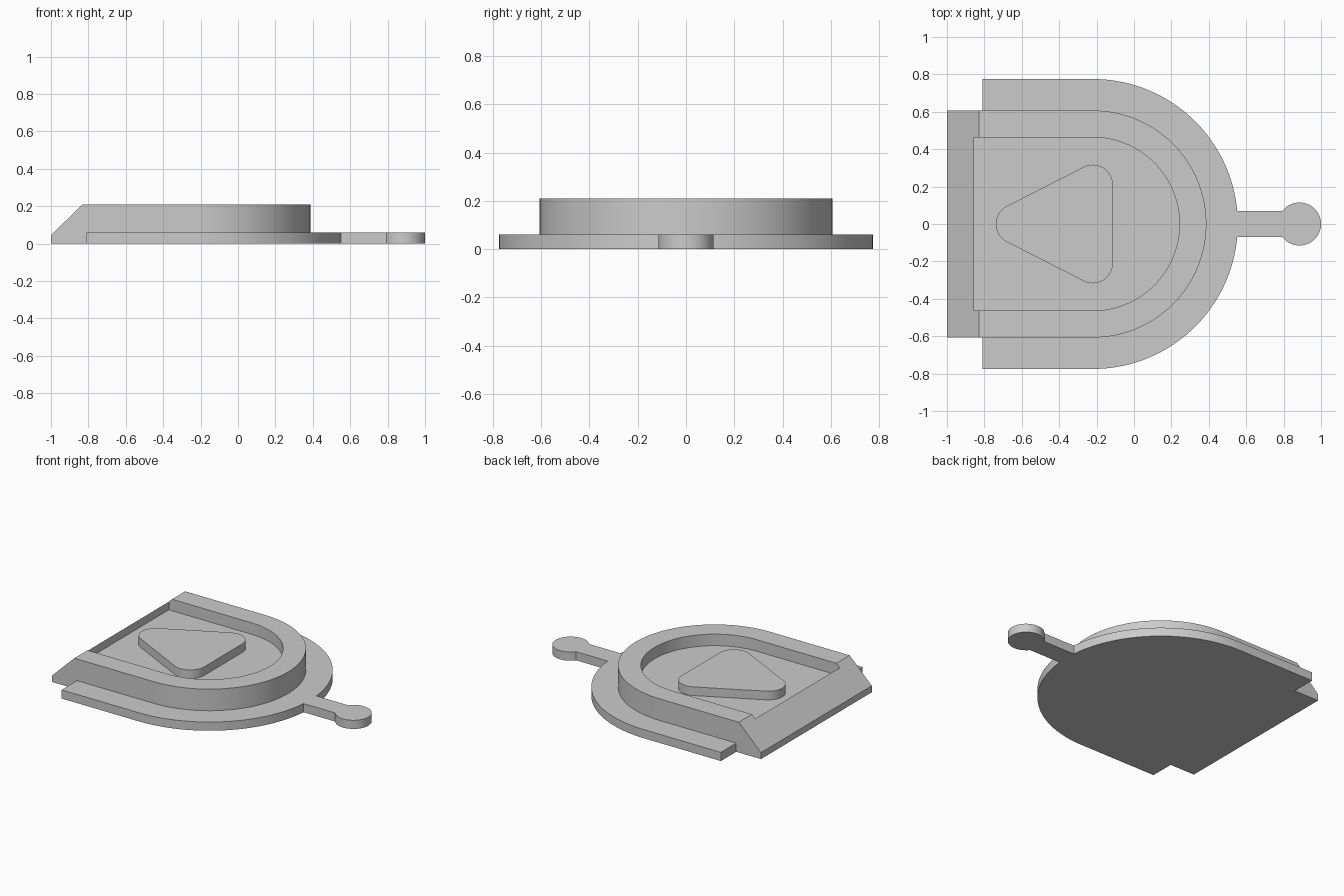
import bpy
import bmesh
from math import sin, cos, asin, pi, radians

cube = bpy.data.objects.get("Cube")
if cube:
    bpy.data.objects.remove(cube, do_unlink=True)

GREY = (0.6, 0.6, 0.6, 1)
grey = bpy.data.materials.new("plain grey")
grey.use_nodes = True
grey.diffuse_color = GREY
shader = next(n for n in grey.node_tree.nodes if n.type == "BSDF_PRINCIPLED")
shader.inputs["Base Color"].default_value = GREY

ARC_X = -0.22    # shared centre of the rounded end
FLOOR = 0.13     # height of the recess floor


def arc(cx, cy, r, start, end, steps):
    """Points along an arc, angles in radians."""
    angles = [start + (end - start) * i / steps for i in range(steps + 1)]
    return [(cx + r * cos(a), cy + r * sin(a)) for a in angles]


def d_shape(left, r):
    """Straight-backed outline with a half-round right end."""
    return [(left, -r)] + arc(ARC_X, 0, r, -pi / 2, pi / 2, 64) + [(left, r)]


def prism(name, outline, bottom, top, bevel_plane=None):
    """Extrude an outline upwards, optionally trimmed by a (point, normal) plane."""
    bm = bmesh.new()
    face = bm.faces.new([bm.verts.new((x, y, bottom)) for x, y in outline])
    grown = bmesh.ops.extrude_face_region(bm, geom=[face])["geom"]
    verts = [v for v in grown if isinstance(v, bmesh.types.BMVert)]
    bmesh.ops.translate(bm, verts=verts, vec=(0, 0, top - bottom))
    if bevel_plane:
        cut = bmesh.ops.bisect_plane(
            bm, geom=bm.verts[:] + bm.edges[:] + bm.faces[:],
            plane_co=bevel_plane[0], plane_no=bevel_plane[1], clear_outer=True)
        edges = [e for e in cut["geom_cut"] if isinstance(e, bmesh.types.BMEdge)]
        bmesh.ops.contextual_create(bm, geom=edges)
    bmesh.ops.recalc_face_normals(bm, faces=bm.faces[:])
    mesh = bpy.data.meshes.new(name)
    bm.to_mesh(mesh)
    bm.free()
    mesh.materials.append(grey)
    obj = bpy.data.objects.new(name, mesh)
    bpy.context.collection.objects.link(obj)
    return obj


def activate(obj):
    bpy.ops.object.select_all(action="DESELECT")
    obj.select_set(True)
    bpy.context.view_layer.objects.active = obj


# Base flange with its neck and round pull tab, outlined as one profile
R, NECK, TAB_X, TAB_R = 0.775, 0.07, 0.885, 0.115
flange_a, tab_a = asin(NECK / R), pi - asin(NECK / TAB_R)
outline = [(-0.81, -R)]
outline += arc(ARC_X, 0, R, -pi / 2, -flange_a, 40)
outline += arc(TAB_X, 0, TAB_R, -tab_a, tab_a, 40)
outline += arc(ARC_X, 0, R, flange_a, pi / 2, 40)
outline += [(-0.81, R)]
flange = prism("base_flange", outline, 0, 0.06)

# Raised body with a sloped straight end
rise, run = 0.165, 0.17
body = prism("raised_body", d_shape(-1, 0.607), 0, 0.21,
             ((-1, 0, 0.045), (-rise, 0, run)))

# Recess in the body
cutter = prism("recess_cutter", d_shape(-0.855, 0.463), FLOOR, 0.3)
cutter.hide_render = True
recess = body.modifiers.new("recess", "BOOLEAN")
recess.operation = "DIFFERENCE"
recess.solver = "EXACT"
recess.object = cutter
activate(body)
bpy.ops.object.modifier_apply(modifier=recess.name)
bpy.data.objects.remove(cutter, do_unlink=True)

# Rounded triangle standing on the recess floor
lean = pi / 2 + 0.464
triangle = arc(-0.22, 0.21, 0.107, 0, lean, 16)
triangle += arc(-0.632, 0, 0.107, lean, 2 * pi - lean, 16)
triangle += arc(-0.22, -0.21, 0.107, 2 * pi - lean, 2 * pi, 16)
pad = prism("triangle_pad", triangle, FLOOR - 0.01, FLOOR + 0.06)

for part in (flange, body, pad):
    activate(part)
    bpy.ops.object.shade_smooth_by_angle(angle=radians(30))
